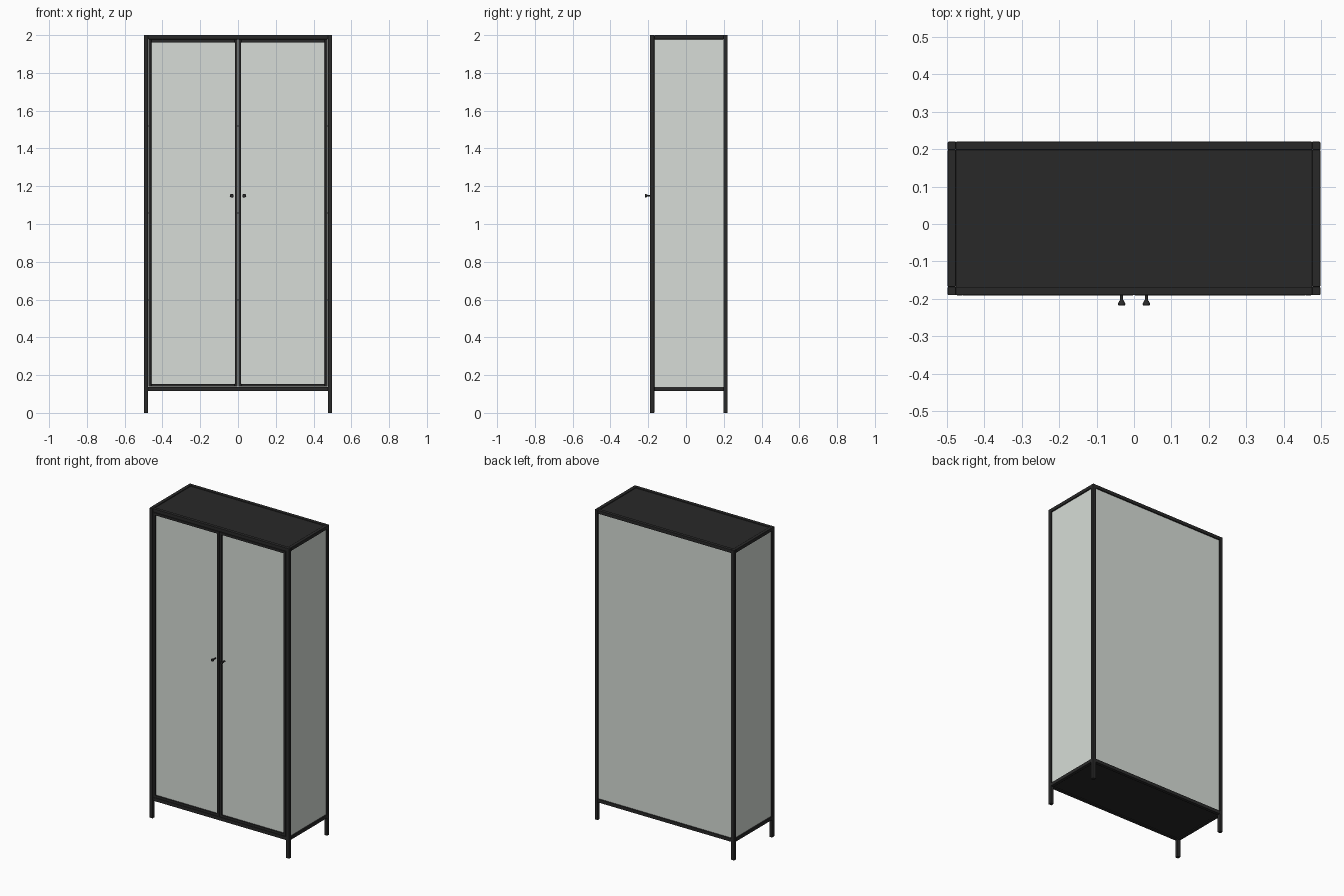
import bpy, bmesh, math
from mathutils import Vector

if "Cube" in bpy.data.objects:
    bpy.data.objects.remove(bpy.data.objects["Cube"])


def material(name, color):
    m = bpy.data.materials.new(name)
    m.diffuse_color = color
    m.use_nodes = True
    m.node_tree.nodes["Principled BSDF"].inputs["Base Color"].default_value = m.diffuse_color
    return m


BLACK = material("black_metal", (0.022, 0.022, 0.022, 1))
GLASS = material("pale_glass", (0.68, 0.72, 0.68, 1))


def box(name, lo, hi, mat, bevel=0.0):
    lo, hi = Vector(lo), Vector(hi)
    bm = bmesh.new()
    bmesh.ops.create_cube(bm, size=1)
    for v in bm.verts:
        v.co = Vector(a * b for a, b in zip(v.co, hi - lo)) + (lo + hi) / 2
    me = bpy.data.meshes.new(name)
    bm.to_mesh(me)
    bm.free()
    ob = bpy.data.objects.new(name, me)
    bpy.context.collection.objects.link(ob)
    me.materials.append(mat)
    if bevel:
        b = ob.modifiers.new("bevel", 'BEVEL')
        b.width, b.segments = bevel, 2
    return ob


def lathe(name, profile, center, mat, n=24):
    # Spin (radius, depth) points about an axis pointing to the front (-y)
    bm = bmesh.new()
    rings = []
    for r, d in profile:
        rings.append([bm.verts.new((center[0] + r * math.cos(2 * math.pi * i / n),
                                    center[1] - d,
                                    center[2] + r * math.sin(2 * math.pi * i / n)))
                      for i in range(n)])
    for a, b in zip(rings, rings[1:]):
        for i in range(n):
            bm.faces.new((a[i], a[(i + 1) % n], b[(i + 1) % n], b[i]))
    bm.faces.new(rings[0])
    bm.faces.new(rings[-1])
    bmesh.ops.recalc_face_normals(bm, faces=bm.faces)
    me = bpy.data.meshes.new(name)
    bm.to_mesh(me)
    bm.free()
    ob = bpy.data.objects.new(name, me)
    bpy.context.collection.objects.link(ob)
    me.materials.append(mat)
    bpy.context.view_layer.objects.active = ob
    ob.select_set(True)
    bpy.ops.object.shade_smooth_by_angle()
    ob.select_set(False)


X, YF, YB, T = 0.498, -0.19, 0.22, 0.022   # outer half width, front, back, tube size
XI, YFI, YBI = X - T, YF + T, YB - T       # inner faces of the posts
Z0, Z1 = 0.115, 2.0                        # underside of the case, top
BV = 0.002

# Corner posts that run down into the legs
for sx, side in ((-1, "left"), (1, "right")):
    xa, xb = sorted((sx * XI, sx * X))
    for y, end in ((YF, "front"), (YBI, "back")):
        box(f"{side}_{end}_post", (xa, y, 0), (xb, y + T, Z1), BLACK, BV)

# Horizontal rails around the top and the bottom
for z, lev in ((Z0, "bottom"), (Z1 - T, "top")):
    for y, end in ((YF, "front"), (YBI, "back")):
        box(f"{lev}_{end}_rail", (-XI, y, z), (XI, y + T, z + T), BLACK, BV)
    for sx, side in ((-1, "left"), (1, "right")):
        xa, xb = sorted((sx * XI, sx * X))
        box(f"{lev}_{side}_rail", (xa, YFI, z), (xb, YBI, z + T), BLACK, BV)
    # Recessed sheet filling the rail frame
    box(f"{lev}_panel", (-XI, YFI, z + 0.005), (XI, YBI, z + T - 0.005), BLACK)

# Side and back glass
ZA, ZB = Z0 + T, Z1 - T
for sx, side in ((-1, "left"), (1, "right")):
    xc = sx * (X - T / 2)
    box(f"{side}_glass", (xc - 0.003, YFI, ZA), (xc + 0.003, YBI, ZB), GLASS)
yc = YB - T / 2
box("back_glass", (-XI, yc - 0.003, ZA), (XI, yc + 0.003, ZB), GLASS)

# Inner glass shelves
for i, z in enumerate((0.60, 1.06, 1.52)):
    box(f"shelf_{i + 1}", (-XI, YFI + 0.01, z - 0.004), (XI, YBI, z + 0.004), GLASS)

# Framed glass doors with knobs
F, G = 0.015, 0.002
for sx, side in ((-1, "left"), (1, "right")):
    xa, xb = sorted((sx * G, sx * (XI - G)))
    za, zb = ZA + G, ZB - G
    ya, yb = YF - 0.001, YFI
    box(f"{side}_door_stile_a", (xa, ya, za), (xa + F, yb, zb), BLACK, 0.001)
    box(f"{side}_door_stile_b", (xb - F, ya, za), (xb, yb, zb), BLACK, 0.001)
    box(f"{side}_door_bottom", (xa + F, ya, za), (xb - F, yb, za + F), BLACK, 0.001)
    box(f"{side}_door_top", (xa + F, ya, zb - F), (xb - F, yb, zb), BLACK, 0.001)
    ym = (ya + yb) / 2
    box(f"{side}_door_glass", (xa + F, ym - 0.003, za + F), (xb - F, ym + 0.003, zb - F), GLASS)
    lathe(f"{side}_knob",
          [(0.004, 0), (0.004, 0.023), (0.009, 0.031), (0.010, 0.034), (0.009, 0.038)],
          (sx * 0.033, ym, 1.15), BLACK)
